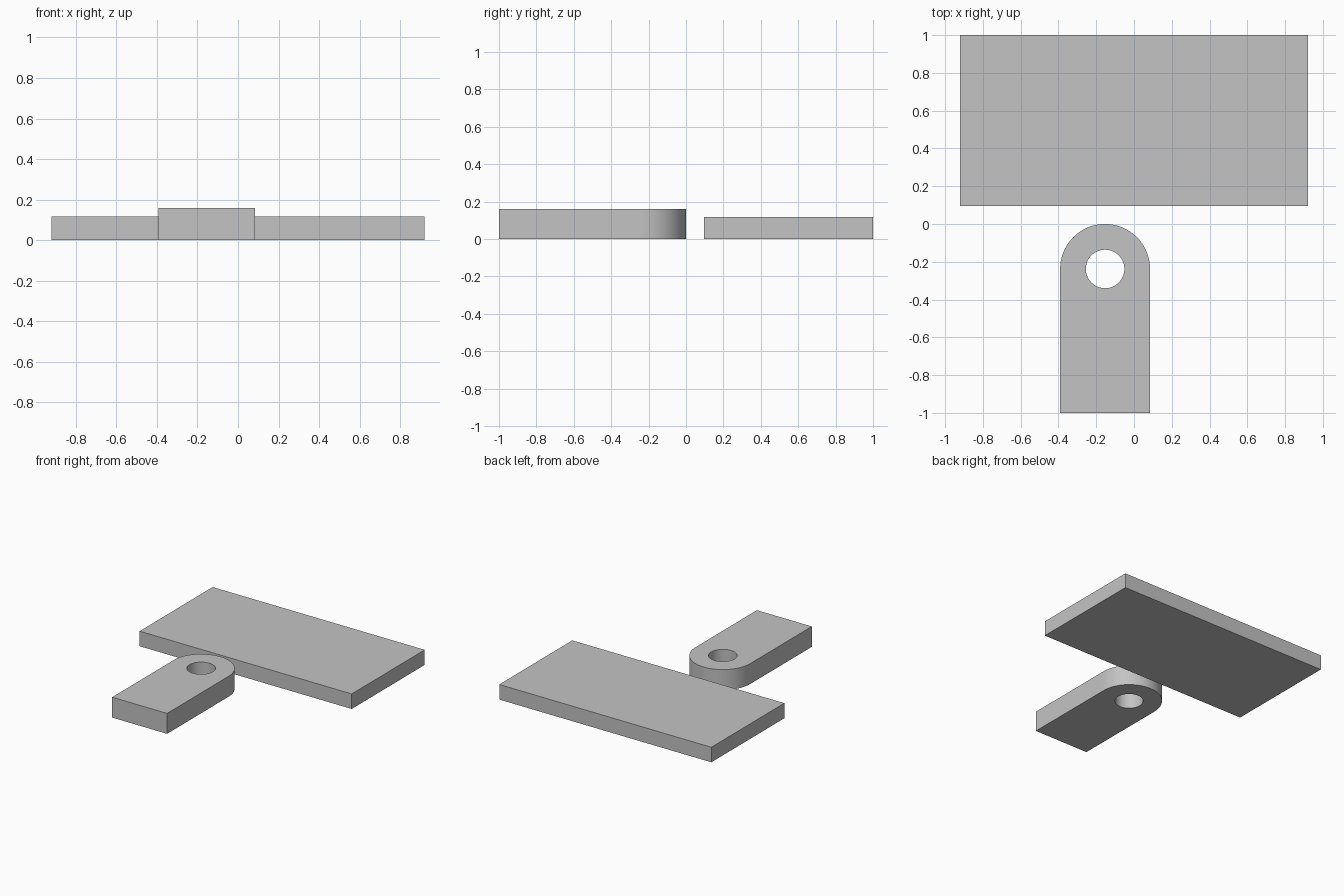
import bpy
import bmesh
from math import cos, sin, pi, radians

cube = bpy.data.objects.get("Cube")
if cube:
    bpy.data.objects.remove(cube, do_unlink=True)

grey = bpy.data.materials.new("plain grey")
grey.use_nodes = True
grey.diffuse_color = (0.55, 0.55, 0.55, 1)
grey.node_tree.nodes["Principled BSDF"].inputs["Base Color"].default_value = grey.diffuse_color


def arc(cx, cy, radius, start, end, steps):
    angles = [start + (end - start) * i / steps for i in range(steps + 1)]
    return [(cx + radius * cos(a), cy + radius * sin(a)) for a in angles]


def slab(name, loops, height):
    """Fill closed outlines (the first is outer, the rest are holes) and extrude up."""
    bm = bmesh.new()
    edges = []
    for loop in loops:
        verts = [bm.verts.new((x, y, 0)) for x, y in loop]
        edges += [bm.edges.new((v, verts[i - 1])) for i, v in enumerate(verts)]
    bmesh.ops.triangle_fill(bm, edges=edges, use_beauty=True)
    result = bmesh.ops.extrude_face_region(bm, geom=bm.faces[:], use_keep_orig=True)
    top = [g for g in result["geom"] if isinstance(g, bmesh.types.BMVert)]
    bmesh.ops.translate(bm, verts=top, vec=(0, 0, height))
    bmesh.ops.recalc_face_normals(bm, faces=bm.faces[:])
    mesh = bpy.data.meshes.new(name)
    bm.to_mesh(mesh)
    bm.free()
    mesh.materials.append(grey)
    obj = bpy.data.objects.new(name, mesh)
    bpy.context.collection.objects.link(obj)
    bpy.ops.object.select_all(action="DESELECT")
    obj.select_set(True)
    bpy.context.view_layer.objects.active = obj
    bpy.ops.object.shade_smooth_by_angle(angle=radians(30))
    return obj


# Flat rectangular base plate
slab("base_plate", [[(-0.92, 0.095), (0.92, 0.095), (0.92, 1), (-0.92, 1)]], 0.118)

# Lug with a rounded end and a round through hole
cx, cy, radius = -0.153, -0.238, 0.238
outline = [(cx - radius, -1), (cx + radius, -1)] + arc(cx, cy, radius, 0, pi, 48)
hole = arc(cx, cy, 0.102, 0, 2 * pi, 64)[:-1]
slab("pierced_lug", [outline, hole], 0.16)
